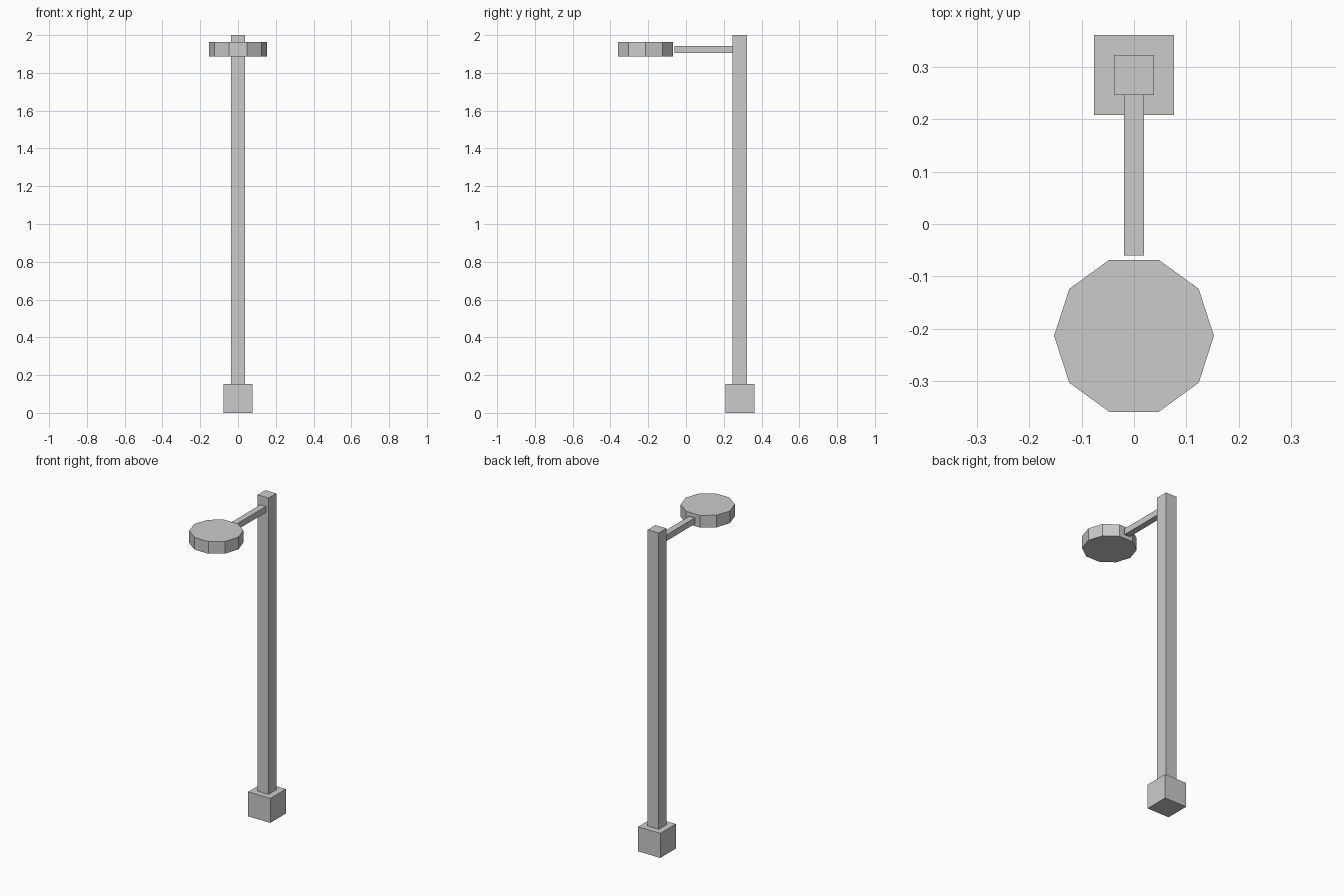
import bpy
import math

default = bpy.data.objects.get("Cube")
if default:
    bpy.data.objects.remove(default, do_unlink=True)

# Single flat colour
grey = bpy.data.materials.new("plain_grey")
grey.use_nodes = True
colour = (0.6, 0.6, 0.6, 1)
grey.diffuse_color = colour
grey.node_tree.nodes["Principled BSDF"].inputs["Base Color"].default_value = colour


def finish(name):
    obj = bpy.context.object
    obj.name = name
    obj.data.name = name
    obj.data.materials.append(grey)
    return obj


def box(name, width, y_range, z_range):
    """Box centred on x = 0, spanning the given y and z ranges."""
    (y0, y1), (z0, z1) = y_range, z_range
    bpy.ops.mesh.primitive_cube_add(size=1, location=(0, (y0 + y1) / 2, (z0 + z1) / 2))
    bpy.context.object.scale = (width, y1 - y0, z1 - z0)
    bpy.ops.object.transform_apply(location=False, rotation=False, scale=True)
    return finish(name)


# Footing, post and the arm reaching forward
box("base_block", 0.153, (0.209, 0.362), (0, 0.153))
box("post", 0.076, (0.247, 0.323), (0.153, 2))
box("arm", 0.038, (-0.06, 0.247), (1.905, 1.943))

# Ten-sided lamp head, corners on the x axis
bpy.ops.mesh.primitive_cylinder_add(
    vertices=10, radius=0.153, depth=0.076,
    location=(0, -0.214, 1.925), rotation=(0, 0, math.radians(90)))
bpy.ops.object.transform_apply(location=False, rotation=True, scale=False)
finish("lamp_head")
